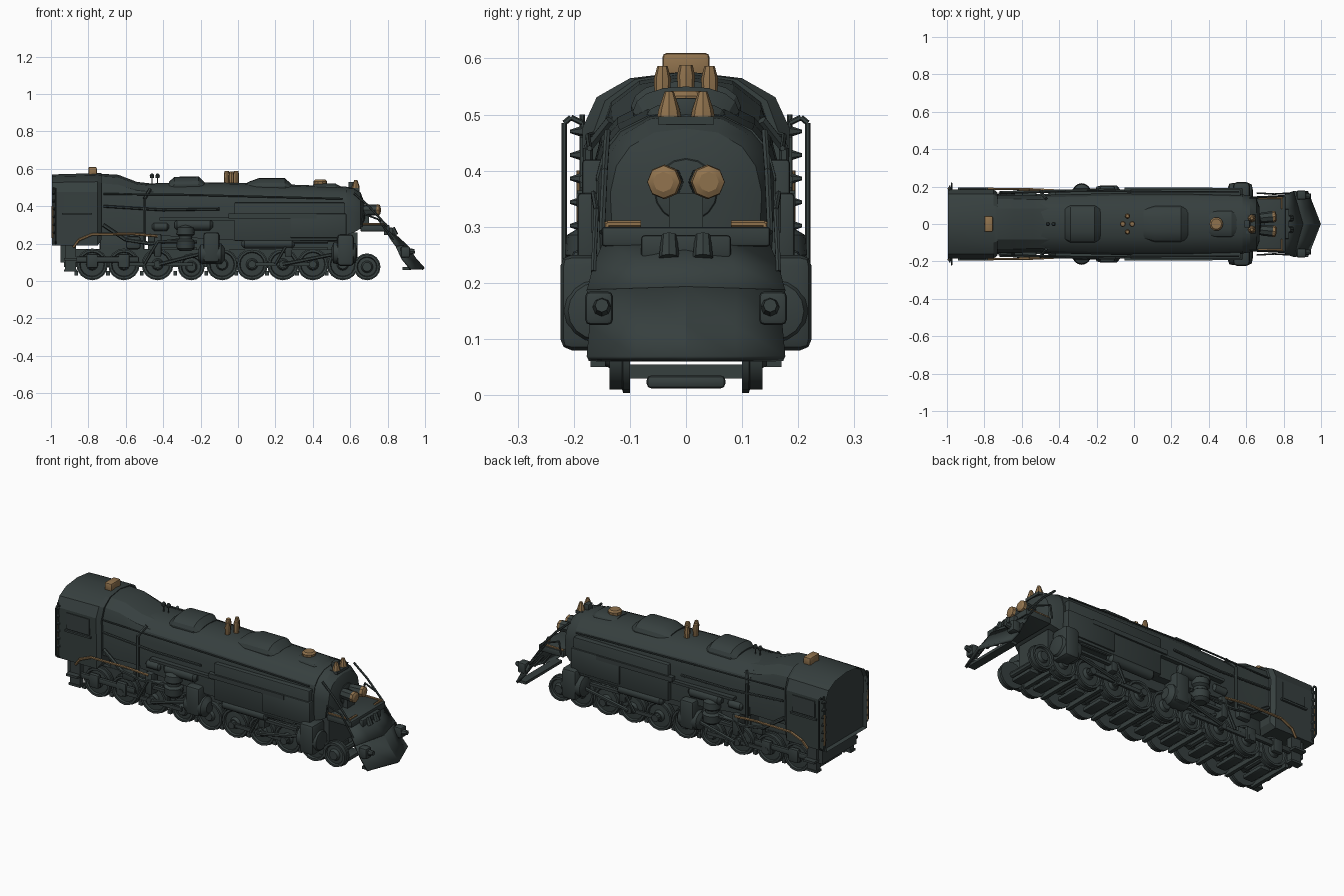
import bpy, bmesh, math
from mathutils import Vector, Matrix

def material(name, rgb):
    m = bpy.data.materials.new(name)
    m.diffuse_color = (*rgb, 1)
    return m

DARK = material("dark_slate", (0.037, 0.050, 0.049))
GOLD = material("aged_brass", (0.28, 0.17, 0.075))

def finish(name, bm, mat=DARK):
    bmesh.ops.recalc_face_normals(bm, faces=bm.faces)
    me = bpy.data.meshes.new(name)
    bm.to_mesh(me)
    bm.free()
    me.materials.append(mat)
    ob = bpy.data.objects.new(name, me)
    bpy.context.collection.objects.link(ob)
    return ob

def box(name, x, y, z, mat=DARK, bevel=0.0):
    """Box from (min, max) ranges."""
    bm = bmesh.new()
    bmesh.ops.create_cube(bm, size=1)
    for v in bm.verts:
        v.co = Vector([(a + b) / 2 + c * (b - a) for c, (a, b) in zip(v.co, (x, y, z))])
    if bevel:
        bmesh.ops.bevel(bm, geom=bm.edges[:], offset=bevel, segments=2, affect='EDGES', profile=0.5)
    return finish(name, bm, mat)

def rod(bm, a, b, r1, r2=None, sides=8):
    a, b = Vector(a), Vector(b)
    d = b - a
    rot = d.to_track_quat('Z', 'Y').to_matrix().to_4x4()
    bmesh.ops.create_cone(bm, cap_ends=True, segments=sides, radius1=r1,
                          radius2=r1 if r2 is None else r2, depth=d.length,
                          matrix=Matrix.Translation((a + b) / 2) @ rot)

def cyl(name, a, b, r1, r2=None, mat=DARK, sides=14):
    bm = bmesh.new()
    rod(bm, a, b, r1, r2, sides)
    return finish(name, bm, mat)

def pipe(name, pts, r=0.006, mat=DARK):
    bm = bmesh.new()
    for a, b in zip(pts, pts[1:]):
        rod(bm, a, b, r, sides=6)
    return finish(name, bm, mat)

def turned(name, start, axis, profile, mat=DARK, sides=16):
    """Stacked rings of (distance, radius) along an axis."""
    bm = bmesh.new()
    s, q = Vector(start), Vector(axis).to_track_quat('Z', 'Y')
    rings = [[bm.verts.new(s + q @ Vector((r * math.cos(k * math.tau / sides),
              r * math.sin(k * math.tau / sides), d))) for k in range(sides)] for d, r in profile]
    for p, n in zip(rings, rings[1:]):
        for k in range(sides):
            bm.faces.new((p[k], p[(k + 1) % sides], n[(k + 1) % sides], n[k]))
    bm.faces.new(rings[0])
    bm.faces.new(rings[-1])
    return finish(name, bm, mat)

ROUND = ((.92, .42), (.74, .72), (.42, .94))
FACETED = ((.86, .55), (.54, .88))

def loft(name, sections, arch=ROUND, recess=False):
    """Arched body through sections (x, half width, bottom, shoulder, top)."""
    bm = bmesh.new()
    rings = []
    for x, w, zb, zs, zt in sections:
        half = [(w * 0.97, zb), (w, zs)] + [(w * a, zs + (zt - zs) * b) for a, b in arch]
        prof = half + [(0, zt)] + [(-y, z) for y, z in reversed(half)]
        rings.append([bm.verts.new((x, y, z)) for y, z in prof])
    n = len(rings[0])
    for p, q in zip(rings, rings[1:]):
        for k in range(n):
            bm.faces.new((p[k], p[(k + 1) % n], q[(k + 1) % n], q[k]))
    back = bm.faces.new(rings[0])
    bm.faces.new(rings[-1])
    bmesh.ops.recalc_face_normals(bm, faces=bm.faces)
    if recess:
        bmesh.ops.inset_region(bm, faces=[back], thickness=0.008, depth=-0.02)
    return finish(name, bm)

# Main body
loft("cab", [(-0.995, .185, .19, .475, .57), (-0.75, .185, .19, .475, .577), (-0.73, .168, .22, .46, .577)], FACETED, True)
loft("firebox", [(-0.74, .155, .26, .46, .574), (-0.64, .155, .26, .45, .568),
                 (-0.54, .152, .26, .43, .53), (-0.45, .155, .26, .42, .52)], FACETED)
loft("boiler", [(-0.5, .155, .25, .42, .522), (-0.1, .165, .22, .41, .528), (0.3, .165, .21, .40, .515), (0.58, .160, .21, .39, .505)])
loft("smokebox", [(0.56, .160, .24, .39, .505), (0.62, .152, .26, .37, .50), (0.655, .135, .28, .36, .475), (0.672, .09, .30, .36, .43)])
loft("rear_dome", [(-0.37, .085, .48, .50, .53), (-0.34, .098, .48, .515, .557), (-0.21, .098, .48, .515, .56), (-0.18, .085, .48, .50, .53)])
loft("front_dome", [(0.05, .08, .48, .50, .528), (0.11, .095, .48, .505, .55), (0.25, .095, .48, .505, .55), (0.29, .08, .48, .49, .515)])
loft("chimney_cowl", [(0.40, .06, .47, .49, .515), (0.43, .07, .47, .50, .522), (0.52, .07, .47, .50, .522), (0.55, .06, .47, .48, .505)])
turned("smokebox_door", (0.66, 0, .365), (1, 0, 0), [(0, .065), (.015, .055), (.02, .035)])
box("upper_frame", (-0.48, 0.60), (-.115, .115), (.165, .25))
box("rear_beam", (-0.95, -0.90), (-.15, .15), (.10, .19))
box("front_beam", (0.59, 0.64), (-.11, .11), (.08, .26))
box("ashpan", (-0.74, -0.50), (-.09, .09), (.10, .27), bevel=.02)

# Wheel sets
WHEELS = [-.78, -.61, -.43, -.25, -.085, .075, .24, .40, .56, .69]
for i, x in enumerate(WHEELS):
    r = .072 if i in (3, 9) else .085
    cyl(f"axle_{i}", (x, -.12, r + .004), (x, .12, r + .004), .016, sides=8)
    box(f"brake_beam_{i}", (x - .095, x - .075), (-.13, .13), (.03, .055))
    box(f"spring_hanger_{i}", (x - .03, x + .03), (-.07, .07), (.012, .035), bevel=.008)
    for s in (1, -1):
        turned(f"wheel_{i}", (x, s * .10, r + .004), (0, s, 0),
               [(0, r), (.012, r), (.014, r - .006), (.036, r - .006), (.036, r - .018),
                (.026, r - .022), (.028, .032), (.044, .024), (.044, .012)])

for s in (1, -1):
    def P(x, y, z):
        return (x, s * y, z)
    def sbox(name, x, y, z, mat=DARK, bevel=0.0):
        return box(name, x, tuple(sorted((s * y[0], s * y[1]))), z, mat, bevel)
    # Frame plates, side plating and running boards
    sbox("frame_plate", (-.93, .62), (.07, .092), (.075, .17))
    sbox("side_skirt", (-0.02, 0.57), (.14, .185), (.215, .42), bevel=.006)
    sbox("front_skirt", (0.28, 0.58), (.15, .193), (.23, .36), bevel=.006)
    sbox("side_tank", (-0.05, 0.42), (.17, .195), (.335, .36))
    sbox("running_board", (-0.42, 0.02), (.13, .185), (.325, .34))
    sbox("cab_window", (-0.93, -0.79), (.182, .189), (.37, .46))
    sbox("window_sill", (-0.94, -0.78), (.18, .194), (.355, .365))
    # Cylinders, pumps and tanks
    turned("front_cylinder", P(.50, .16, .15), (1, 0, 0), [(0, .03), (.01, .055), (.03, .06), (.11, .06), (.13, .05), (.135, .025)])
    sbox("front_valve_chest", (.53, .62), (.11, .224), (.08, .25), bevel=.02)
    turned("rear_cylinder", P(-.21, .15, .145), (1, 0, 0), [(0, .03), (.01, .05), (.03, .055), (.12, .055), (.14, .03)])
    sbox("rear_valve_chest", (-.185, -.10), (.10, .205), (.10, .26), bevel=.015)
    turned("air_pump", P(-.28, .168, .16), (0, 0, 1), [(0, .03), (.015, .047), (.055, .05), (.065, .035), (.08, .035), (.09, .048), (.125, .045), (.14, .02)])
    turned("air_tank", P(-.34, .16, .30), (1, 0, 0), [(0, .015), (.015, .03), (.19, .03), (.205, .015)])
    turned("small_tank", P(-.46, .15, .29), (1, 0, 0), [(0, .01), (.01, .022), (.08, .022), (.09, .01)])
    turned("lower_tank", P(.02, .165, .20), (1, 0, 0), [(0, .012), (.015, .026), (.27, .026), (.285, .012)])
    # Rods and valve gear
    sbox("rear_side_rod", (-.64, -.24), (.148, .160), (.08, .10))
    sbox("front_side_rod", (.06, .42), (.148, .160), (.08, .10))
    pipe("rear_main_rod", [P(-.42, .168, .09), P(-.2, .168, .145)], .010)
    pipe("front_main_rod", [P(.24, .168, .09), P(.52, .168, .145)], .010)
    for x in (-.40, .30):
        sbox("crosshead_guide", (x - .05, x + .18), (.15, .17), (.165, .18))
        sbox("valve_bracket", (x - .05, x - .01), (.12, .18), (.13, .25), bevel=.008)
        pipe("valve_link", [P(x - .1, .172, .09), P(x - .03, .178, .21), P(x + .18, .17, .21)], .008)
    for x in (-.61, -.43, .075, .24, .40):
        cyl("crank_pin", P(x, .13, .09), P(x, .17, .09), .02, sides=10)
    sbox("trailing_truck_frame", (-.87, -.53), (.14, .16), (.10, .13), bevel=.006)
    for x in (-.78, -.61):
        sbox("axle_box", (x - .03, x + .03), (.14, .168), (.07, .145), bevel=.008)
    # Pipes and rails
    pipe("upper_handrail", [P(-.72, .165, .465), P(-.3, .175, .462), P(.56, .172, .44)], .005)
    pipe("steam_pipe", [P(-.5, .175, .20), P(-.5, .175, .44), P(-.47, .135, .49)], .009)
    pipe("feed_pipe", [P(-.72, .17, .40), P(-.40, .176, .38), P(-.1, .185, .385)], .007)
    pipe("injector_pipe", [P(-.72, .16, .30), P(-.6, .175, .22), P(-.47, .175, .20), P(-.3, .16, .22)], .010)
    pipe("brass_pipe", [P(-.88, .18, .18), P(-.85, .186, .22), P(-.78, .188, .25), P(-.56, .186, .252), P(-.43, .18, .24)], .007, GOLD)
    sbox("injector", (-.60, -.52), (.14, .178), (.17, .24), bevel=.015)
    # Cab ladder, grab rail and steps
    pipe("ladder_post", [P(-.985, .185, .20), P(-.985, .185, .50)], .005)
    pipe("grab_rail", [P(-.975, .185, .485), P(-.975, .205, .495), P(-.975, .217, .485), P(-.975, .217, .22), P(-.975, .19, .20)], .005)
    pipe("brass_grab_rail", [P(-.992, .19, .23), P(-.992, .19, .40)], .005, GOLD)
    for k in range(6):
        cyl("ladder_rung", P(-.985, .18, .26 + k * .042), P(-.985, .207, .26 + k * .042), .012, .003, sides=6)
    sbox("cab_step_plate", (-.925, -.865), (.13, .165), (.05, .19))
    for z, y in ((.05, .17), (.11, .195)):
        sbox("cab_step", (-.93, -.86), (.13, y), (z, z + .012))
    # Front rails and platform supports
    pipe("front_stay", [P(.62, .14, .47), P(.70, .145, .40), P(.80, .15, .29)], .006)
    pipe("front_rail", [P(.66, .165, .29), P(.67, .165, .36), P(.75, .16, .33), P(.83, .165, .22)], .005)
    pipe("brass_deck_trim", [P(.66, .14, .305), P(.79, .14, .305), P(.79, .08, .305)], .006, GOLD)
    pipe("brass_deck_stay", [P(.79, .14, .305), P(.80, .145, .275)], .005, GOLD)
    # Headlight pair
    turned("headlight_shell", P(.655, .03, .38), (1, s * .1, 0), [(0, .02), (.03, .029), (.094, .03)], sides=8)
    turned("headlight_lens", P(.742, .0385, .38), (1, s * .1, 0), [(0, .031), (.014, .029), (.02, .018)], GOLD, 8)
    # Bells on the smokebox, and whistles
    turned("smokebox_bell", P(.63, .03, .497), (0, 0, 1), [(0, .021), (.012, .019), (.03, .013), (.044, .008)], GOLD, 8)
    turned("side_whistle", P(-.035, .042, .525), (0, 0, 1), [(0, .014), (.04, .015), (.062, .009)], GOLD, 8)
    # Lugs and side blocks on the pilot
    cyl("pilot_lug", P(.84, .03, .245), P(.825, .03, .285), .018, .014, sides=8)
    sbox("pilot_side_block", (.87, .92), (.13, .18), (.125, .185), bevel=.01)
    cyl("pilot_hook", P(.90, .15, .155), P(.945, .15, .16), .02, .012, sides=8)

# Top fittings
for x in (-.06, -.01):
    turned("center_whistle", (x, 0, .52), (0, 0, 1), [(0, .014), (.05, .016), (.068, .012)], GOLD, 8)
for x in (-.46, -.43):
    turned("safety_valve", (x, 0, .515), (0, 0, 1), [(0, .003), (.035, .003), (.037, .011), (.05, .012), (.06, .005)], sides=8)
box("cab_vent", (-.80, -.755), (-.042, .042), (.565, .61), GOLD, .008)
turned("stack_ring", (.44, 0, .515), (0, 0, 1), [(0, .035), (.018, .037), (.027, .028)], GOLD, 10)
box("bell_hanger", (.60, .65), (-.05, .05), (.482, .497))
box("bell_yoke", (.59, .62), (-.02, .02), (.49, .53), bevel=.005)

# Front platform
box("front_deck", (.655, .81), (-.15, .15), (.265, .30), bevel=.006)
box("headlight_bracket", (.66, .70), (-.03, .03), (.29, .36))
box("deck_step", (.78, .83), (-.08, .08), (.245, .285), bevel=.006)

# Sloping apron and pointed pilot, as bent sheets with thickness
def sheet(name, rows, thick):
    bm = bmesh.new()
    grid = [[bm.verts.new(p) for p in row] for row in rows]
    for a, b in zip(grid, grid[1:]):
        for k in range(len(a) - 1):
            bm.faces.new((a[k], a[k + 1], b[k + 1], b[k]))
    ob = finish(name, bm)
    m = ob.modifiers.new("thickness", 'SOLIDIFY')
    m.thickness, m.offset = thick, 0

def pilot_row(center_x, edge_x, w, z, z_edge):
    return [(center_x + (edge_x - center_x) * abs(t), w * t, z + (z_edge - z) * abs(t))
            for t in (-1, -.5, 0, .5, 1)]

sheet("pilot_apron", [pilot_row(.80, .79, .145, .275, .275), pilot_row(.85, .82, .165, .235, .225), pilot_row(.90, .85, .175, .19, .185)], .012)
sheet("pilot_blade", [pilot_row(.90, .85, .175, .19, .185), pilot_row(.945, .88, .17, .12, .12), pilot_row(.994, .925, .175, .065, .065)], .014)
box("pilot_base", (.88, .925), (-.16, .16), (.06, .075))
for y in (-.08, -.03, .03, .08):
    cyl("pilot_rib", (.915 - abs(y) * .3, y, .14), (.975 - abs(y) * .4, y, .075), .006, .012, sides=6)

# Keep hard edges crisp while rounding gentle ones
bpy.ops.object.select_all(action='SELECT')
bpy.context.view_layer.objects.active = bpy.data.objects["cab"]
bpy.ops.object.shade_smooth_by_angle(angle=math.radians(25))
